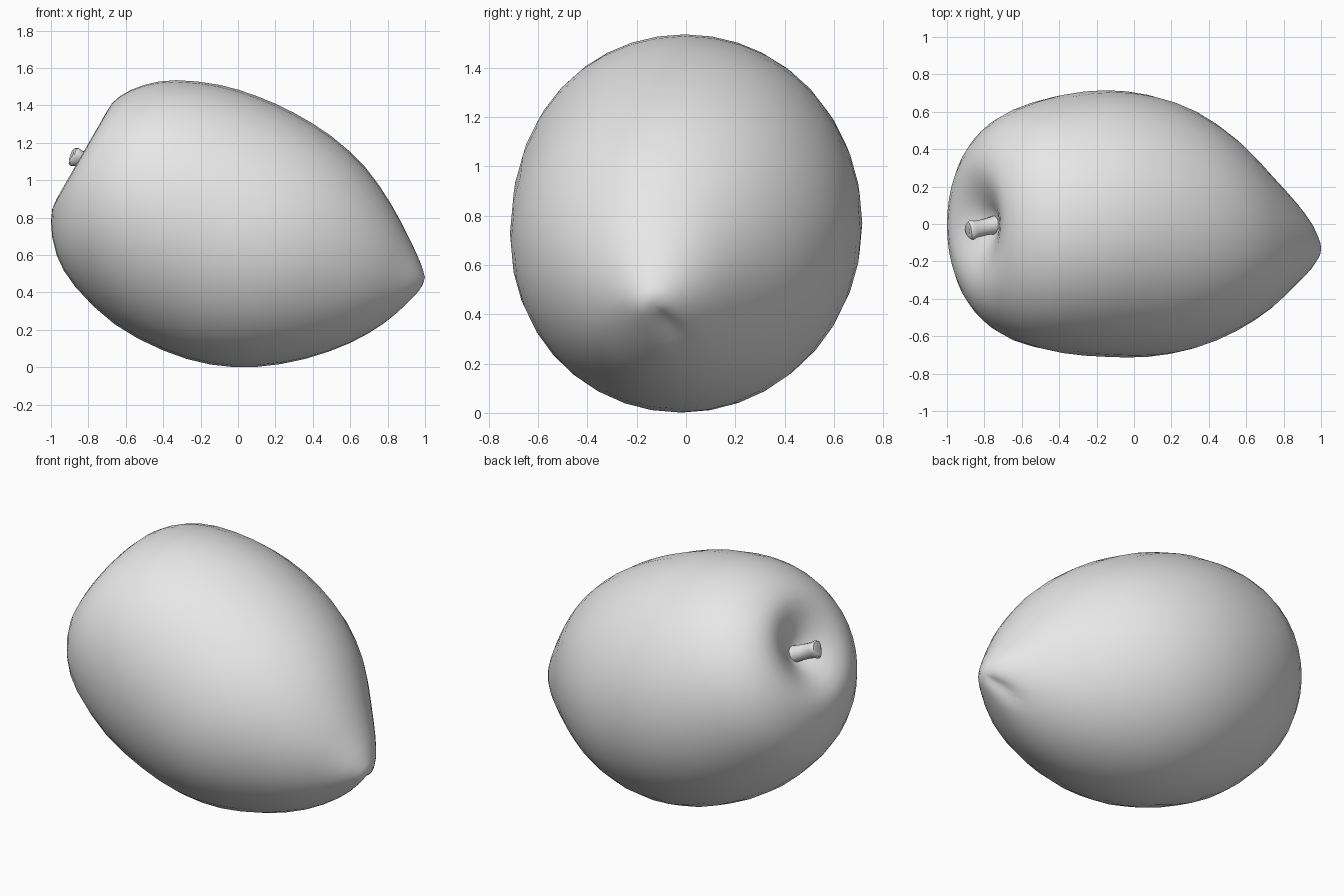
import bpy, bmesh, math
from mathutils import Vector

cube = bpy.data.objects.get("Cube")
if cube:
    bpy.data.objects.remove(cube, do_unlink=True)

grey = bpy.data.materials.new("plain grey")
grey.use_nodes = True
grey.diffuse_color = (0.8, 0.8, 0.8, 1)
grey.node_tree.nodes["Principled BSDF"].inputs["Base Color"].default_value = (0.8, 0.8, 0.8, 1)

# Tilted cross-sections, stem dimple to tip:
# upper x, upper z, lower x, lower z, widest +y, widest -y
SECTIONS = [
    (-0.72, 1.137, -0.78, 1.033, 0.06, -0.06),
    (-0.72, 1.243, -0.87, 0.982, 0.15, -0.15),
    (-0.70, 1.37, -0.97, 0.90, 0.28, -0.28),
    (-0.63, 1.45, -1.00, 0.78, 0.41, -0.42),
    (-0.50, 1.51, -0.97, 0.60, 0.53, -0.54),
    (-0.33, 1.535, -0.87, 0.43, 0.62, -0.63),
    (-0.10, 1.51, -0.66, 0.23, 0.69, -0.69),
    (0.10, 1.45, -0.40, 0.09, 0.715, -0.71),
    (0.30, 1.36, -0.15, 0.015, 0.69, -0.71),
    (0.50, 1.235, 0.10, 0.002, 0.61, -0.67),
    (0.68, 1.07, 0.36, 0.045, 0.46, -0.58),
    (0.82, 0.87, 0.60, 0.13, 0.27, -0.46),
    (0.92, 0.68, 0.78, 0.235, 0.12, -0.33),
    (0.975, 0.56, 0.90, 0.335, 0.01, -0.245),
    (1.00, 0.48, 0.965, 0.39, -0.08, -0.18),
]


def spline(a, b, c, d, t):
    """Catmull-Rom blend of four rows of numbers."""
    return [0.5 * (2 * q + (r - p) * t + (2 * p - 5 * q + 4 * r - s) * t * t
                   + (3 * q - p - 3 * r + s) * t ** 3) for p, q, r, s in zip(a, b, c, d)]


def loft(name, rings, start, end):
    """Skin closed rings of points, closing both ends on a centre point."""
    bm = bmesh.new()
    rows = [[bm.verts.new(p) for p in ring] for ring in rings]
    n = len(rows[0])
    for a, b in zip(rows, rows[1:]):
        for i in range(n):
            j = (i + 1) % n
            bm.faces.new((a[i], a[j], b[j], b[i]))
    for row, point in ((rows[0], start), (rows[-1], end)):
        cap = bm.verts.new(point)
        for i in range(n):
            bm.faces.new((cap, row[i], row[(i + 1) % n]))
    bmesh.ops.recalc_face_normals(bm, faces=bm.faces)
    mesh = bpy.data.meshes.new(name)
    bm.to_mesh(mesh)
    bm.free()
    mesh.materials.append(grey)
    obj = bpy.data.objects.new(name, mesh)
    bpy.context.collection.objects.link(obj)
    return obj


def shade(obj, degrees):
    bpy.ops.object.select_all(action='DESELECT')
    obj.select_set(True)
    bpy.context.view_layer.objects.active = obj
    bpy.ops.object.shade_smooth_by_angle(angle=math.radians(degrees))


# Fruit body: finer sections between the given ones
STEPS, SEGMENTS = 2, 36
last = len(SECTIONS) - 1
rows = []
for k in range(last):
    near = [SECTIONS[min(max(k + o, 0), last)] for o in (-1, 0, 1, 2)]
    rows += [spline(*near, s / STEPS) for s in range(STEPS)]
rows.append(SECTIONS[-1])

rings = []
for ux, uz, lx, lz, y1, y0 in rows:
    centre = Vector(((ux + lx) / 2, (y1 + y0) / 2, (uz + lz) / 2))
    up = Vector(((ux - lx) / 2, 0, (uz - lz) / 2))
    side = Vector((0, (y1 - y0) / 2, 0))
    angles = [2 * math.pi * i / SEGMENTS for i in range(SEGMENTS)]
    rings.append([centre + up * math.cos(a) + side * math.sin(a) for a in angles])
body = loft("fruit_body", rings, (-0.74, 0, 1.08), (0.993, -0.135, 0.432))

# Short crease running down and back from the tip
crease_a, crease_b = Vector((0.97, -0.12, 0.41)), Vector((0.88, -0.05, 0.32))
run = crease_b - crease_a
for v in body.data.vertices:
    t = min(max((v.co - crease_a).dot(run) / run.length_squared, 0), 1)
    d = (v.co - crease_a - run * t).length
    v.co += Vector((-0.6, 0, 0.8)) * 0.022 * math.exp(-(d / 0.04) ** 2)
shade(body, 80)

# Stem: a short tilted peg with a flared, uneven end
base, top = Vector((-0.72, 0.0, 1.065)), Vector((-0.885, -0.035, 1.135))
axis = (top - base).normalized()
u = axis.cross(Vector((0, 1, 0))).normalized()
w = axis.cross(u)
rings = []
for t, r, lump in ((0, 0.052, 0), (0.45, 0.045, 0), (0.8, 0.045, 0.003),
                   (0.92, 0.052, 0.006), (1.0, 0.045, 0.006), (1.03, 0.028, 0.004)):
    ring = []
    for i in range(14):
        a = 2 * math.pi * i / 14
        rad = r + lump * math.cos(3 * a)
        ring.append(base.lerp(top, t) + u * rad * math.cos(a) + w * rad * math.sin(a))
    rings.append(ring)
shade(loft("stem", rings, base, base.lerp(top, 0.99)), 45)
